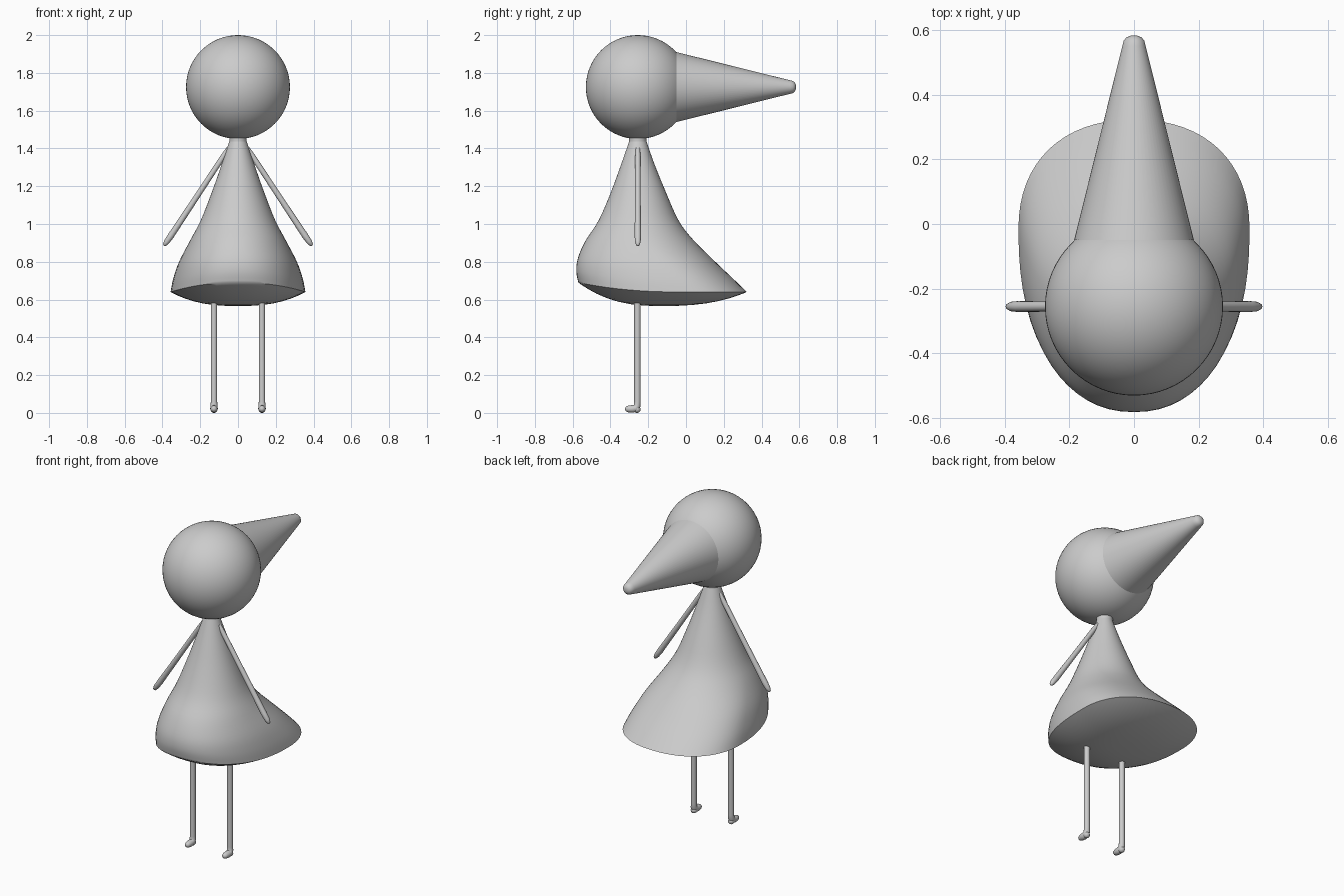
import bpy, math
from mathutils import Vector

if "Cube" in bpy.data.objects:
    bpy.data.objects.remove(bpy.data.objects["Cube"])

Y0 = -0.255   # body axis
SEG = 64


def loft(name, rings, angle=40):
    """Skin closed rings of equal size, capping both ends."""
    n = len(rings[0])
    verts = [p for r in rings for p in r]
    faces = [(i * n + j, i * n + (j + 1) % n, (i + 1) * n + (j + 1) % n, (i + 1) * n + j)
             for i in range(len(rings) - 1) for j in range(n)]
    faces += [tuple(range(n)), tuple(range(len(verts) - n, len(verts)))]
    me = bpy.data.meshes.new(name)
    me.from_pydata(verts, [], faces)
    ob = bpy.data.objects.new(name, me)
    bpy.context.collection.objects.link(ob)
    bpy.ops.object.select_all(action='DESELECT')
    bpy.context.view_layer.objects.active = ob
    ob.select_set(True)
    bpy.ops.object.mode_set(mode='EDIT')
    bpy.ops.mesh.select_all(action='SELECT')
    bpy.ops.mesh.normals_make_consistent(inside=False)
    bpy.ops.object.mode_set(mode='OBJECT')
    bpy.ops.object.shade_smooth_by_angle(angle=math.radians(angle))
    return ob


def tube(name, path):
    """Round limb along points (x, y, z, radius) lying in a plane."""
    pts = [Vector(p[:3]) for p in path]
    rings = []
    for i, p in enumerate(path):
        t = (pts[min(i + 1, len(pts) - 1)] - pts[max(i - 1, 0)]).normalized()
        side = Vector((1, 0, 0)) if abs(t.x) < 0.01 else Vector((0, 1, 0))
        up = t.cross(side)
        rings.append([pts[i] + p[3] * (math.cos(a) * side + math.sin(a) * up)
                      for a in (2 * math.pi * k / 16 for k in range(16))])
    return loft(name, rings, 60)


def catmull(a, b, c, d, t):
    return [0.5 * (2 * q + (r - p) * t + (2 * p - 5 * q + 4 * r - s) * t * t
                   + (3 * q - p - 3 * r + s) * t ** 3) for p, q, r, s in zip(a, b, c, d)]


def dress_ring(zf, zm, zb, yf, ym, yb, w, e):
    """Egg-shaped ring: front, middle and back heights and depths, half width, roundness."""
    ring = []
    for k in range(SEG):
        a = 2 * math.pi * k / SEG
        c, s = math.cos(a), math.sin(a)
        x = math.copysign(abs(c) ** (2 / e), c) * w
        m = abs(s) ** (2 / e)
        y, z = (yb, zb) if s > 0 else (yf, zf)
        ring.append(Vector((x, ym + (y - ym) * m, zm + (z - zm) * s * s)))
    return ring


# Head
bpy.ops.mesh.primitive_uv_sphere_add(segments=64, ring_count=32, radius=0.275,
                                     location=(0, Y0, 1.725))
bpy.context.object.name = "head"
bpy.ops.object.shade_smooth()

# Long cone at the back of the head, with a rounded tip
cone = [(0.185, -0.05), (0.036, 0.55), (0.032, 0.566), (0.023, 0.577), (0.01, 0.582)]
loft("head_cone", [[Vector((r * math.cos(2 * math.pi * k / SEG), y,
                            1.725 + r * math.sin(2 * math.pi * k / SEG)))
                    for k in range(SEG)] for r, y in cone], 50)

# Neck
bpy.ops.mesh.primitive_cylinder_add(vertices=32, radius=0.046, depth=0.05,
                                    location=(0, Y0, 1.445))
bpy.context.object.name = "neck"
bpy.ops.object.shade_smooth_by_angle(angle=math.radians(40))

# Dress: round front, flared pointed back, shallow domed underside
keys = [
    (1.44, 1.44, 1.44, -0.300, Y0, -0.210, 0.045, 2.0),
    (1.32, 1.32, 1.32, -0.342, Y0, -0.168, 0.085, 2.0),
    (1.17, 1.17, 1.17, -0.397, Y0, -0.107, 0.138, 2.0),
    (1.02, 1.02, 1.02, -0.462, -0.25, -0.040, 0.197, 2.0),
    (0.91, 0.91, 0.92, -0.533, -0.22, 0.035, 0.255, 2.05),
    (0.82, 0.80, 0.80, -0.572, -0.14, 0.155, 0.312, 2.15),
    (0.75, 0.71, 0.71, -0.581, -0.07, 0.250, 0.343, 2.2),
    (0.69, 0.64, 0.64, -0.570, -0.02, 0.322, 0.357, 2.25),
]
padded = [keys[0]] + keys + [keys[-1]]
rings = [dress_ring(*catmull(*padded[i:i + 4], t / 4))
         for i in range(len(keys) - 1) for t in range(4)]
rim = dress_ring(*keys[-1])
rings.append(rim)
low = Vector((0, -0.13, 0.566))
for r in (0.95, 0.88, 0.78, 0.66, 0.52, 0.36, 0.2, 0.06):
    rings.append([Vector((p.x * r, low.y + (p.y - low.y) * r,
                          low.z + (p.z - low.z) * r ** 2.6)) for p in rim])
loft("dress", rings, 45)

# Arms and legs with small feet, mirrored in x
for side, s in (("left", 1), ("right", -1)):
    tube(side + "_arm", [(s * x, Y0, z, r) for x, z, r in (
        (0.05, 1.40, 0.012), (0.08, 1.355, 0.014), (0.22, 1.142, 0.015), (0.355, 0.938, 0.017),
        (0.378, 0.905, 0.015), (0.389, 0.889, 0.009), (0.392, 0.885, 0.003))])
    tube(side + "_leg", [(s * 0.127, y, z, r) for y, z, r in (
        (-0.257, 0.62, 0.017), (-0.257, 0.06, 0.017), (-0.258, 0.038, 0.018),
        (-0.265, 0.024, 0.020), (-0.285, 0.021, 0.020), (-0.305, 0.021, 0.018),
        (-0.317, 0.021, 0.013), (-0.322, 0.021, 0.005))])
    # Heel
    bpy.ops.mesh.primitive_uv_sphere_add(segments=16, ring_count=10, radius=0.0185,
                                         location=(s * 0.127, -0.259, 0.0185))
    bpy.context.object.name = side + "_heel"
    bpy.ops.object.shade_smooth()
